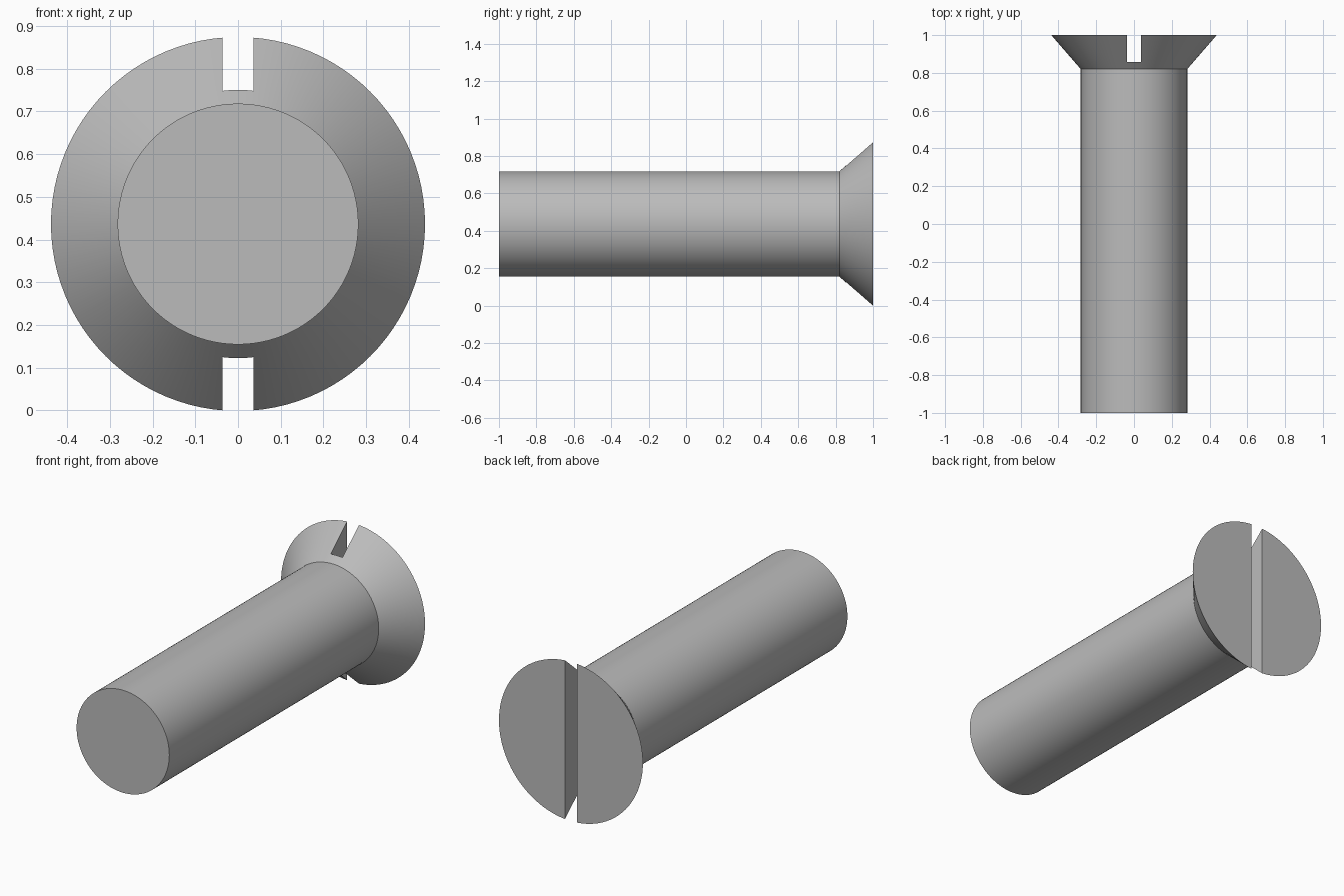
import bpy, bmesh, math
from mathutils import Matrix, Vector

SEGMENTS = 96
CENTRE_Z = 0.4365
SHAFT_R, HEAD_R = 0.282, 0.438
NECK_Y, SLOT_Y, SLOT_W = 0.82, 0.857, 0.072

cube = bpy.data.objects.get("Cube")
if cube:
    bpy.data.objects.remove(cube, do_unlink=True)

steel = bpy.data.materials.new("grey steel")
steel.use_nodes = True
colour = (0.5, 0.5, 0.5, 1)
steel.diffuse_color = colour
steel.node_tree.nodes["Principled BSDF"].inputs["Base Color"].default_value = colour


def finish(bm, name):
    bmesh.ops.recalc_face_normals(bm, faces=bm.faces)
    mesh = bpy.data.meshes.new(name)
    bm.to_mesh(mesh)
    bm.free()
    mesh.materials.append(steel)
    obj = bpy.data.objects.new(name, mesh)
    bpy.context.collection.objects.link(obj)
    return obj


# Shaft and countersunk head: rings along y, bridged and capped
bm = bmesh.new()
rings = []
for y, r in ((-1, SHAFT_R), (NECK_Y, SHAFT_R), (1, HEAD_R)):
    angles = [math.tau * i / SEGMENTS for i in range(SEGMENTS)]
    rings.append([bm.verts.new((r * math.cos(a), y, CENTRE_Z + r * math.sin(a)))
                  for a in angles])
for a, b in zip(rings, rings[1:]):
    for i in range(SEGMENTS):
        j = (i + 1) % SEGMENTS
        bm.faces.new((a[i], a[j], b[j], b[i]))
bm.faces.new(rings[0])
bm.faces.new(rings[-1])
screw = finish(bm, "countersunk_screw")

# Slot cutter: a box running right across the head
bm = bmesh.new()
depth = 0.4
place = Matrix.Translation(Vector((0, SLOT_Y + depth / 2, CENTRE_Z)))
bmesh.ops.create_cube(bm, size=1, matrix=place @ Matrix.Diagonal((SLOT_W, depth, 2, 1)))
cutter = finish(bm, "slot_cutter")
cutter.hide_render = True

# Cut the driver slot, then drop the cutter
cut = screw.modifiers.new("driver slot", 'BOOLEAN')
cut.operation = 'DIFFERENCE'
cut.solver = 'EXACT'
cut.object = cutter
bpy.ops.object.select_all(action='DESELECT')
screw.select_set(True)
bpy.context.view_layer.objects.active = screw
bpy.ops.object.modifier_apply(modifier=cut.name)
bpy.data.objects.remove(cutter, do_unlink=True)

# Smooth round sides, crisp rims and slot edges
bpy.ops.object.shade_smooth_by_angle(angle=math.radians(30))
